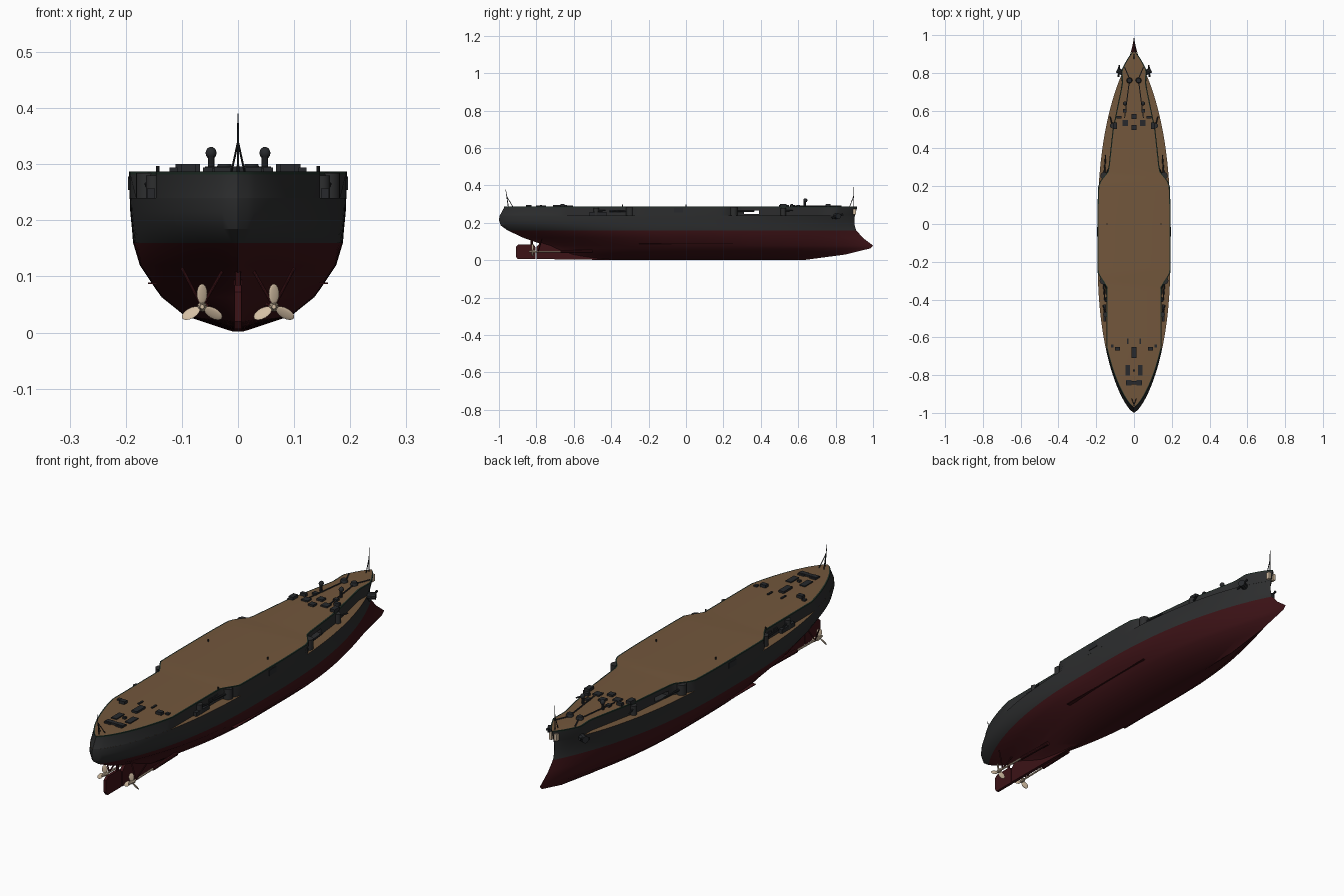
import bpy, bmesh, math
from mathutils import Vector

cube = bpy.data.objects.get("Cube")
if cube:
    bpy.data.objects.remove(cube)


def material(name, rgb):
    m = bpy.data.materials.new(name)
    m.use_nodes = True
    m.diffuse_color = (*rgb, 1)
    m.node_tree.nodes["Principled BSDF"].inputs["Base Color"].default_value = (*rgb, 1)
    return m


GREY = material("dark grey paint", (0.026, 0.027, 0.028))
RED = material("dark red antifouling", (0.045, 0.006, 0.008))
DECK = material("brown planking", (0.17, 0.095, 0.045))
BRONZE = material("pale bronze", (0.66, 0.52, 0.37))
RIM = material("dark green edge", (0.014, 0.028, 0.02))
IRON = material("iron fittings", (0.02, 0.022, 0.025))


def finish(name, bm, mats, smooth=True):
    bmesh.ops.recalc_face_normals(bm, faces=bm.faces)
    me = bpy.data.meshes.new(name)
    bm.to_mesh(me)
    bm.free()
    ob = bpy.data.objects.new(name, me)
    bpy.context.collection.objects.link(ob)
    for m in mats:
        me.materials.append(m)
    bpy.ops.object.select_all(action="DESELECT")
    ob.select_set(True)
    bpy.context.view_layer.objects.active = ob
    if smooth:
        bpy.ops.object.shade_smooth_by_angle(angle=math.radians(30))
    return ob


def box(name, loc, size, mat):
    bm = bmesh.new()
    bmesh.ops.create_cube(bm, size=1)
    for v in bm.verts:
        v.co = Vector(a * b for a, b in zip(v.co, size)) + Vector(loc)
    return finish(name, bm, [mat], False)


def rod(name, a, b, r1, mat, r2=None, sides=10):
    a, b = Vector(a), Vector(b)
    bm = bmesh.new()
    bmesh.ops.create_cone(bm, cap_ends=True, segments=sides, radius1=r1,
                          radius2=r1 if r2 is None else r2, depth=(b - a).length)
    q = (b - a).to_track_quat("Z", "Y")
    for v in bm.verts:
        v.co = q @ v.co + (a + b) / 2
    return finish(name, bm, [mat])


def ball(name, loc, size, mat):
    bm = bmesh.new()
    bmesh.ops.create_uvsphere(bm, u_segments=14, v_segments=8, radius=1)
    for v in bm.verts:
        v.co = Vector(a * b for a, b in zip(v.co, size)) + Vector(loc)
    return finish(name, bm, [mat])


def plate(name, outline, thick, mat):
    """Side profile of (y, z) points, thickened across x."""
    bm = bmesh.new()
    f = bm.faces.new([bm.verts.new((-thick / 2, y, z)) for y, z in outline])
    new = bmesh.ops.extrude_face_region(bm, geom=[f])["geom"]
    for v in new:
        if isinstance(v, bmesh.types.BMVert):
            v.co.x += thick
    return finish(name, bm, [mat], False)


# Waterlines: height, half beam, stern y, bow y, stern fineness, bow fineness
LEVELS = [
    (0.002, 0.010, -0.50, 0.64, 1.0, 1.0),
    (0.030, 0.095, -0.64, 0.85, 1.3, 1.3),
    (0.063, 0.136, -0.72, 0.985, 1.2, 1.5),
    (0.078, 0.147, -0.75, 1.00, 1.2, 1.5),
    (0.120, 0.175, -0.87, 0.945, 1.0, 1.1),
    (0.160, 0.187, -0.955, 0.91, 0.85, 0.95),
    (0.185, 0.189, -0.99, 0.902, 0.75, 0.9),
    (0.215, 0.192, -1.00, 0.90, 0.72, 0.85),
    (0.240, 0.193, -0.996, 0.903, 0.72, 0.8),
    (0.282, 0.194, -0.972, 0.915, 0.72, 0.75),
]
N = 90


def recess(y):
    """Half beam limit of the upper works beside the gun ledges."""
    pts = [(-1, 0.145), (-0.33, 0.147), (-0.25, 0.2), (0.2, 0.2), (0.28, 0.137),
           (0.5, 0.113), (0.74, 0.064), (0.8, 0.066), (0.82, 0.2), (1, 0.2)]
    for (a, u), (b, v) in zip(pts, pts[1:]):
        if y <= b:
            return u + (v - u) * (y - a) / (b - a)
    return 0.2


def waterline(level, z=None, inset=0.0, upper=False):
    zk, w, y0, y1, es, eb = level
    row = []
    for i in range(N + 1):
        u = i / N
        t = 0.6 * u + 0.2 * (1 - math.cos(math.pi * u))
        s = min(1, t / 0.45)
        c = min(1, (1 - t) / 0.5)
        x = w * min((1 - (1 - s) ** 2.4) ** es, (1 - (1 - c) ** 2.4) ** eb)
        y = y0 + (y1 - y0) * t
        if upper:
            x = min(x, recess(y))
        row.append((max(0, x - inset), y, zk if z is None else z))
    return row


def loft(name, rows, bands, bottom, top, mats):
    bm = bmesh.new()
    sides = [[[bm.verts.new((s * x, y, z)) for x, y, z in row] for row in rows]
             for s in (1, -1)]

    def skin(a, b, index):
        for i in range(N):
            bm.faces.new((a[i], a[i + 1], b[i + 1], b[i])).material_index = index
    for side in sides:
        for k, index in enumerate(bands):
            skin(side[k], side[k + 1], index)
    skin(sides[0][0], sides[1][0], bottom)
    skin(sides[0][-1], sides[1][-1], top)
    bmesh.ops.remove_doubles(bm, verts=bm.verts, dist=0.00005)
    return finish(name, bm, mats)


# Hull with the gun ledge planking, and the upper works with the main deck
loft("hull", [waterline(l) for l in LEVELS[:9]], [1] * 5 + [0] * 3, 1, 2, [GREY, RED, DECK])
rail = LEVELS[-1]
works = loft("upper_works", [waterline(LEVELS[8], 0.238, 0, True), waterline(rail, None, 0, True),
                             waterline(rail, 0.287, 0, True), waterline(rail, 0.2875, 0.006, True)],
             [0, 1, 1], 0, 2, [GREY, RIM, DECK])

# Open gun ports running through the upper works
cutter = box("port_cutter", (0, 0.35, 0.256), (0.6, 0.08, 0.02), GREY)
cutter.hide_render = True
cut = works.modifiers.new("ports", "BOOLEAN")
cut.operation, cut.object, cut.solver = "DIFFERENCE", cutter, "EXACT"
bpy.context.view_layer.objects.active = works
bpy.ops.object.modifier_apply(modifier="ports")
bpy.data.objects.remove(cutter)

# Stern gear on the centreline
plate("skeg", [(-0.8, 0.006), (-0.8, 0.07), (-0.77, 0.105), (-0.4, 0.05), (-0.4, 0.002)], 0.014, RED)
plate("rudder", [(-0.9, 0.006), (-0.91, 0.02), (-0.91, 0.072), (-0.895, 0.085),
                 (-0.815, 0.085), (-0.805, 0.07), (-0.805, 0.006)], 0.012, RED)
rod("rudder_stock", (0, -0.825, 0.08), (0, -0.825, 0.13), 0.006, RED)

for side, s in (("left", 1), ("right", -1)):
    # Propeller, shaft and brackets
    hub = Vector((s * 0.064, -0.82, 0.046))
    rod(side + "_propeller_hub", hub - Vector((0, 0.02, 0)), hub + Vector((0, 0.015, 0)), 0.004, BRONZE, 0.009)
    rod(side + "_shaft", hub, (s * 0.06, -0.66, 0.046), 0.004, BRONZE)
    rod(side + "_shaft_tube", (s * 0.06, -0.67, 0.046), (s * 0.055, -0.5, 0.046), 0.008, RED)
    for x in (0.025, 0.1):
        rod(side + "_shaft_bracket", hub + Vector((0, 0.03, 0)), (s * x, -0.77, 0.115), 0.003, RED)
    for k in range(3):
        a = math.radians(120 * k)
        blade = ball(side + "_propeller_blade", (0, 0, 0.023), (0.0095, 0.0025, 0.018), BRONZE)
        for v in blade.data.vertices:
            v.co.y += v.co.x * 0.6
        blade.rotation_euler.y = a
        blade.location = hub
    # Bilge keel
    box(side + "_bilge_keel", (s * 0.152, 0, 0.088), (0.016, 0.5, 0.003), RED)
    # Casemates with guns at the ends of the ledges
    for y, x, d in ((0.255, 0.158, 1), (-0.3, 0.162, -1)):
        rod(side + "_casemate", (s * x, y, 0.238), (s * x, y, 0.284), 0.02, GREY, sides=16)
        rod(side + "_casemate_gun", (s * x, y, 0.262), (s * (x - 0.008), y + d * 0.11, 0.262), 0.005, IRON, 0.003)
    for y, x in ((0.52, 0.113), (-0.48, 0.15)):
        rod(side + "_ledge_gun_mount", (s * x, y, 0.238), (s * x, y, 0.28), 0.014, GREY, sides=16)
        rod(side + "_ledge_gun", (s * x, y, 0.265), (s * (x + 0.014), y + 0.05, 0.265), 0.004, IRON, 0.003)
    # Side ports and sponsons
    box(side + "_side_sponson", (s * 0.19, -0.04, 0.266), (0.012, 0.05, 0.024), IRON)
    box(side + "_ledge_locker", (s * 0.155, -0.47, 0.248), (0.014, 0.09, 0.018), IRON)
    for y in (-0.4, -0.36):
        box(side + "_port_lid", (s * 0.147, y, 0.262), (0.006, 0.025, 0.018), IRON)
    # Anchor and bow ornament
    rod(side + "_hawse_ring", (s * 0.06, 0.80, 0.235), (s * 0.09, 0.815, 0.235), 0.015, IRON)
    rod(side + "_anchor_stock", (s * 0.082, 0.78, 0.225), (s * 0.078, 0.84, 0.245), 0.005, IRON)
    box(side + "_bow_ornament", (s * 0.012, 0.902, 0.26), (0.012, 0.016, 0.03), BRONZE)
    # Capstans, chains and ventilators
    rod(side + "_capstan", (s * 0.024, 0.76, 0.286), (s * 0.024, 0.76, 0.3), 0.016, IRON, 0.012, 16)
    rod(side + "_chain_aft", (s * 0.026, 0.745, 0.289), (s * 0.05, 0.56, 0.289), 0.003, IRON, sides=6)
    rod(side + "_chain_forward", (s * 0.024, 0.77, 0.289), (s * 0.05, 0.83, 0.289), 0.003, IRON, sides=6)
    rod(side + "_ventilator", (s * 0.048, 0.635, 0.286), (s * 0.048, 0.635, 0.32), 0.006, IRON)
    ball(side + "_ventilator_cowl", (s * 0.048, 0.638, 0.32), (0.01, 0.011, 0.011), IRON)
    # Deck fittings: x, y, width, length, height
    for x, y, w, l, h in ((0.047, 0.535, 0.03, 0.03, 0.008), (0.1, 0.52, 0.022, 0.035, 0.014),
                          (0.08, 0.565, 0.025, 0.015, 0.014), (0.05, 0.6, 0.018, 0.018, 0.01),
                          (0.033, -0.775, 0.026, 0.055, 0.006), (0.088, -0.66, 0.026, 0.02, 0.014),
                          (0.115, -0.645, 0.015, 0.015, 0.008), (0.032, -0.62, 0.008, 0.03, 0.006),
                          (0.028, -0.84, 0.03, 0.03, 0.008)):
        box(side + "_deck_fitting", (s * x, y, 0.286 + h / 2), (w, l, h), IRON)
    for y in (-0.34, 0.0):
        rod(side + "_davit_post", (s * 0.143, y, 0.285), (s * 0.143, y, 0.297), 0.003, IRON)

# Centreline hatches
for y, w, l in ((0.57, 0.026, 0.026), (0.51, 0.026, 0.026), (-0.68, 0.026, 0.06),
                (-0.84, 0.085, 0.018), (-0.775, 0.012, 0.012)):
    box("hatch", (0, y, 0.291), (w, l, 0.01), IRON)

# Flagstaffs with their stays
rod("bow_staff", (0, 0.897, 0.285), (0, 0.897, 0.39), 0.0025, IRON, 0.0012)
rod("bow_stay", (0, 0.875, 0.285), (0, 0.897, 0.345), 0.0018, IRON)
rod("stern_staff", (0, -0.95, 0.285), (0, -0.964, 0.377), 0.0025, IRON, 0.0012)
for x in (-0.012, 0.012):
    rod("stern_stay", (x, -0.925, 0.285), (0, -0.958, 0.34), 0.0018, IRON)
